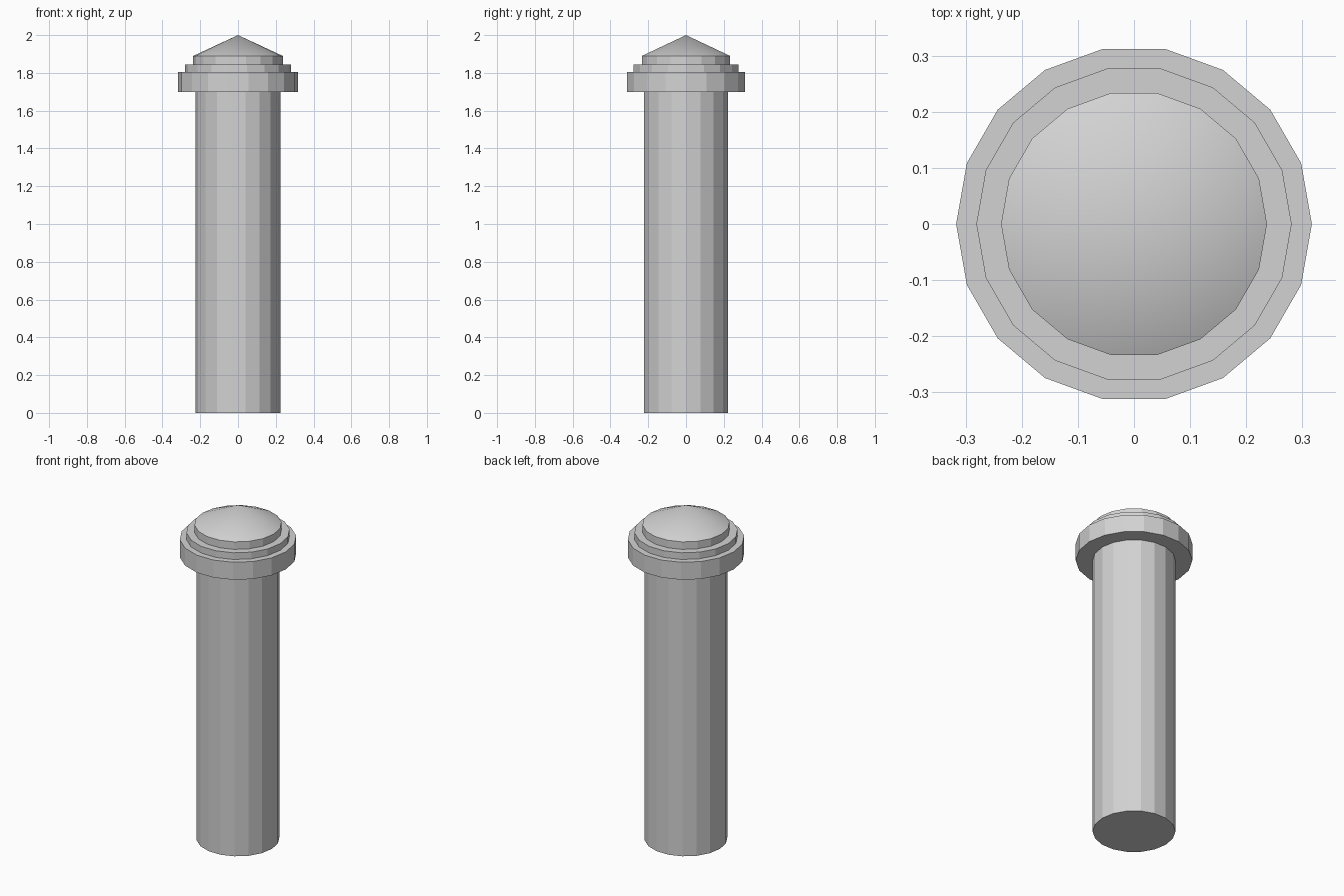
import bpy, bmesh, math

SIDES = 18

cube = bpy.data.objects.get("Cube")
if cube:
    bpy.data.objects.remove(cube, do_unlink=True)

# Single plain grey
grey = bpy.data.materials.new("light_grey")
grey.use_nodes = True
color = (0.65, 0.65, 0.65, 1)
grey.diffuse_color = color
grey.node_tree.nodes["Principled BSDF"].inputs["Base Color"].default_value = color


def turned_part(name, radius, bottom, top, tip=None):
    """Faceted drum, optionally finished with a conical roof up to tip."""
    bm = bmesh.new()

    def ring(z):
        return [bm.verts.new((radius * math.cos(math.tau * i / SIDES),
                              radius * math.sin(math.tau * i / SIDES), z))
                for i in range(SIDES)]

    low, high = ring(bottom), ring(top)
    bm.faces.new(low[::-1])
    apex = bm.verts.new((0, 0, tip)) if tip else None
    for i in range(SIDES):
        j = (i + 1) % SIDES
        bm.faces.new((low[i], low[j], high[j], high[i]))
        if apex:
            bm.faces.new((high[i], high[j], apex))
    if not apex:
        bm.faces.new(high)
    mesh = bpy.data.meshes.new(name)
    bm.to_mesh(mesh)
    bm.free()
    mesh.materials.append(grey)
    obj = bpy.data.objects.new(name, mesh)
    bpy.context.collection.objects.link(obj)
    return obj


# Shaft and stepped head
turned_part("shaft", 0.225, 0, 1.7)
turned_part("collar", 0.317, 1.7, 1.805)
turned_part("upper_step", 0.281, 1.805, 1.845)

# Cap: smooth cone on a faceted rim
cap = turned_part("cap", 0.237, 1.845, 1.89, tip=2.0)
bpy.ops.object.select_all(action="DESELECT")
cap.select_set(True)
bpy.context.view_layer.objects.active = cap
bpy.ops.object.shade_smooth_by_angle(angle=math.radians(15))
